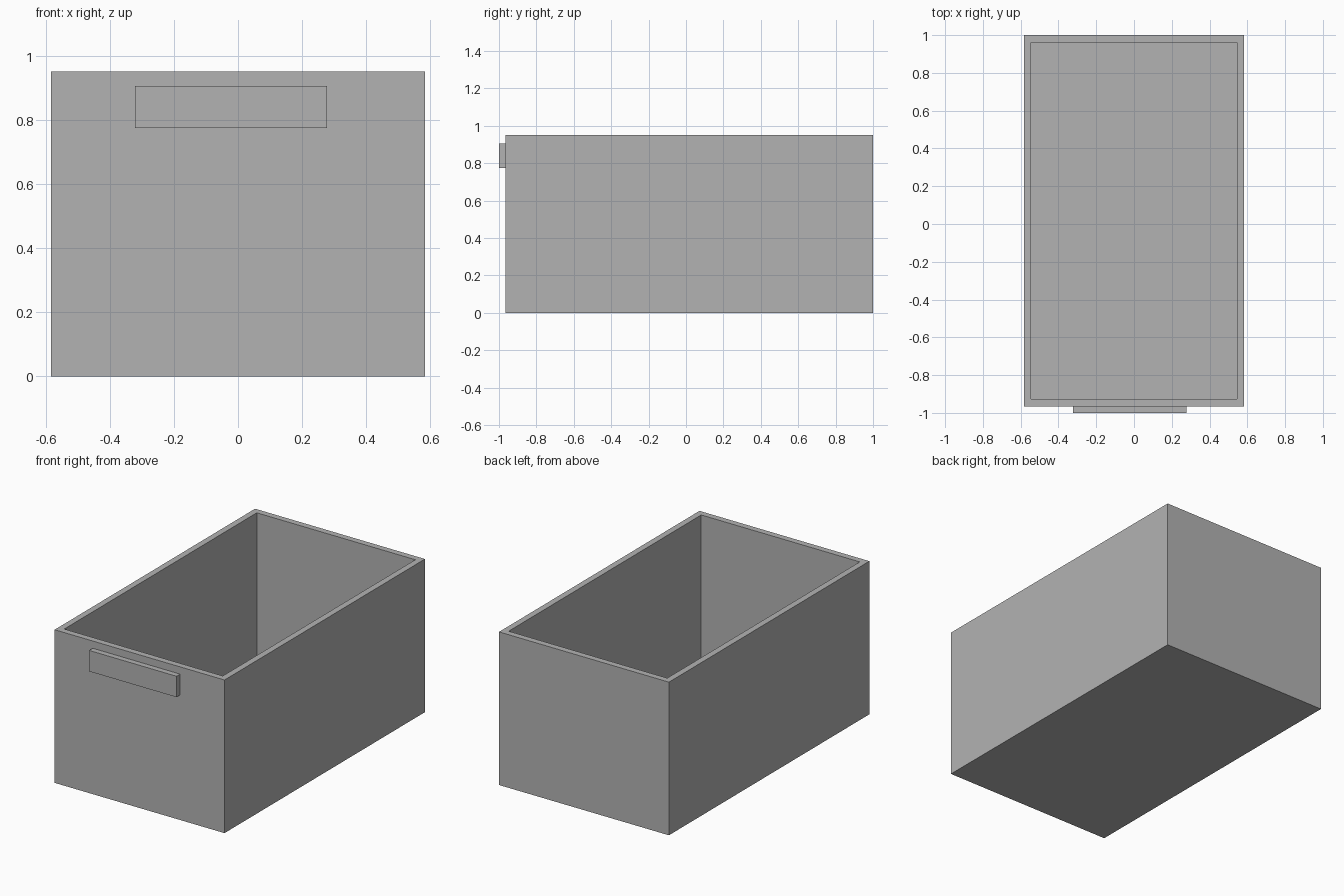
import bpy
import bmesh

WALL = 0.055
HEIGHT = 0.95
FRONT = -0.965

old = bpy.data.objects.get("Cube")
if old:
    bpy.data.objects.remove(old, do_unlink=True)

# Single grey finish
grey = bpy.data.materials.new("plain_grey")
grey.use_nodes = True
colour = (0.45, 0.45, 0.45, 1)
grey.diffuse_color = colour
grey.node_tree.nodes["Principled BSDF"].inputs["Base Color"].default_value = colour


def box(name, low, high, hollow=False):
    """Box between two corners, optionally hollowed from the top."""
    bm = bmesh.new()
    bmesh.ops.create_cube(bm, size=1)
    for v in bm.verts:
        v.co = [high[i] if v.co[i] > 0 else low[i] for i in range(3)]
    bm.normal_update()
    if hollow:
        top = max(bm.faces, key=lambda f: f.calc_center_median().z)
        bmesh.ops.inset_region(bm, faces=[top], thickness=WALL)
        # Extrude the opening down to the floor
        made = bmesh.ops.extrude_discrete_faces(bm, faces=[top])
        for v in made["faces"][0].verts:
            v.co.z = WALL
    bmesh.ops.recalc_face_normals(bm, faces=bm.faces)
    mesh = bpy.data.meshes.new(name)
    bm.to_mesh(mesh)
    bm.free()
    mesh.materials.append(grey)
    obj = bpy.data.objects.new(name, mesh)
    bpy.context.collection.objects.link(obj)
    return obj


# Open-topped drawer body
box("drawer_body", (-0.583, FRONT, 0), (0.583, 1, HEIGHT), hollow=True)

# Grip bar, slightly off centre on the front
box("front_handle", (-0.322, -1, 0.775), (0.278, FRONT, 0.905))
